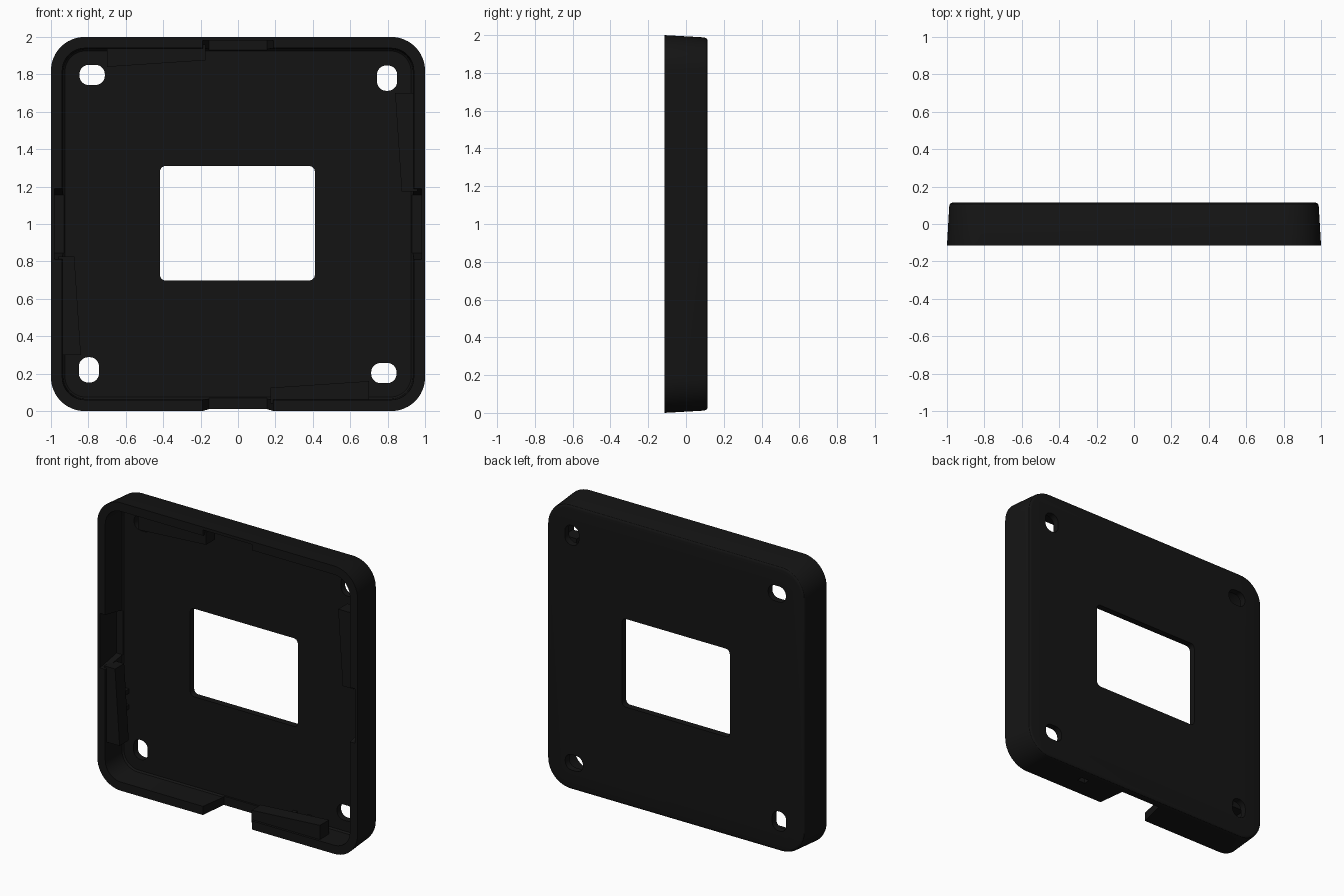
import bpy, bmesh
from math import cos, sin, pi
from mathutils import Matrix, Vector

if "Cube" in bpy.data.objects:
    bpy.data.objects.remove(bpy.data.objects["Cube"])

# Geometry is laid out around the origin in x/z, then lifted by 1
LIFT = Matrix.Translation((0, 0, 1))
Y_FRONT, Y_BACK, Y_FLOOR = -0.115, 0.115, 0.07


def rounded(w, h, r, seg=8, cx=0, cz=0):
    """Rounded rectangle outline as (x, z) points, half sizes w and h."""
    pts = []
    for k, (sx, sz) in enumerate([(1, 1), (-1, 1), (-1, -1), (1, -1)]):
        for i in range(seg + 1):
            a = pi / 2 * (k + i / seg)
            pts.append((cx + sx * (w - r) + r * cos(a), cz + sz * (h - r) + r * sin(a)))
    return pts


def at_y(pts, y):
    return [Vector((x, y, z)) for x, z in pts]


def loft(bm, rings, turn=0):
    """Skin a closed solid through rings, turned by quarter turns about y."""
    m = LIFT @ Matrix.Rotation(-turn * pi / 2, 4, 'Y')
    vr = [[bm.verts.new(m @ p) for p in ring] for ring in rings]
    n = len(vr[0])
    faces = [bm.faces.new((a[i], a[(i + 1) % n], b[(i + 1) % n], b[i]))
             for a, b in zip(vr, vr[1:]) for i in range(n)]
    faces += [bm.faces.new(vr[0][::-1]), bm.faces.new(vr[-1])]
    bmesh.ops.recalc_face_normals(bm, faces=faces)


def box(bm, x0, x1, y0, y1, z0, z1, turn=0):
    sq = [(x0, z0), (x1, z0), (x1, z1), (x0, z1)]
    loft(bm, [at_y(sq, y0), at_y(sq, y1)], turn)


def make(name, bm):
    me = bpy.data.meshes.new(name)
    bm.to_mesh(me)
    bm.free()
    ob = bpy.data.objects.new(name, me)
    bpy.context.collection.objects.link(ob)
    me.materials.append(black)
    return ob


black = bpy.data.materials.new("black_plastic")
black.diffuse_color = (0.007, 0.007, 0.007, 1)
black.use_nodes = True
black.node_tree.nodes["Principled BSDF"].inputs["Base Color"].default_value = black.diffuse_color

# Tray: floor of the pocket, wall rim, drafted outside, rounded back edge
bm = bmesh.new()
sections = [(0.925, 0.11, Y_FLOOR), (0.935, 0.12, Y_FLOOR - 0.01), (0.94, 0.12, Y_FRONT),
            (1.0, 0.18, Y_FRONT), (0.988, 0.175, 0.094), (0.984, 0.171, 0.107),
            (0.977, 0.164, 0.113), (0.967, 0.155, Y_BACK)]
loft(bm, [at_y(rounded(s, s, r, 12), y) for s, r, y in sections])
tray = make("tray", bm)

# Cutters: window, four slots, four wall notches, small pocket under the base
bm = bmesh.new()
win = rounded(0.414, 0.306, 0.03, 5, -0.003, 0.004)
loft(bm, [at_y(win, 0.0), at_y(win, 0.2)])
slot = rounded(0.068, 0.054, 0.05, 8, 0.78, -0.797)
for t in range(4):
    loft(bm, [at_y(slot, 0.0), at_y(slot, 0.2)], t)
    outer = -1.1 if t == 0 else -0.98      # only the bottom notch breaks through
    prof = [(-0.205, -0.2), (0.205, -0.2), (0.155, 0.066), (-0.155, 0.066)]
    loft(bm, [[Vector((x, y, z)) for x, y in prof] for z in (outer, -0.9)], t)
box(bm, 0.42, 0.48, 0.0, 0.04, -1.1, -0.96)
cutter = make("cutter", bm)
cutter.hide_render = True

mod = tray.modifiers.new("openings", 'BOOLEAN')
mod.operation, mod.solver, mod.object = 'DIFFERENCE', 'EXACT', cutter
bpy.context.view_layer.objects.active = tray
tray.select_set(True)
bpy.ops.object.modifier_apply(modifier=mod.name)
bpy.data.objects.remove(cutter)
bpy.ops.object.select_all(action='DESELECT')
tray.select_set(True)
bpy.context.view_layer.objects.active = tray
bpy.ops.object.shade_smooth_by_angle(angle=pi / 6)

# Tapered wall rails, pinwheeled on the four sides, each with two small ribs behind
for t, side in enumerate(["bottom", "right", "top", "left"]):
    bm = bmesh.new()
    wedge = [(0.175, -0.875), (0.7, -0.84), (0.7, -0.96), (0.175, -0.96)]
    loft(bm, [at_y(wedge, -0.1), at_y(wedge, 0.0)], t)
    for x in (0.38, 0.49):
        box(bm, x, x + 0.03, -0.005, Y_FLOOR + 0.01, -0.95, -0.885, t)
    make(side + "_rail", bm)
